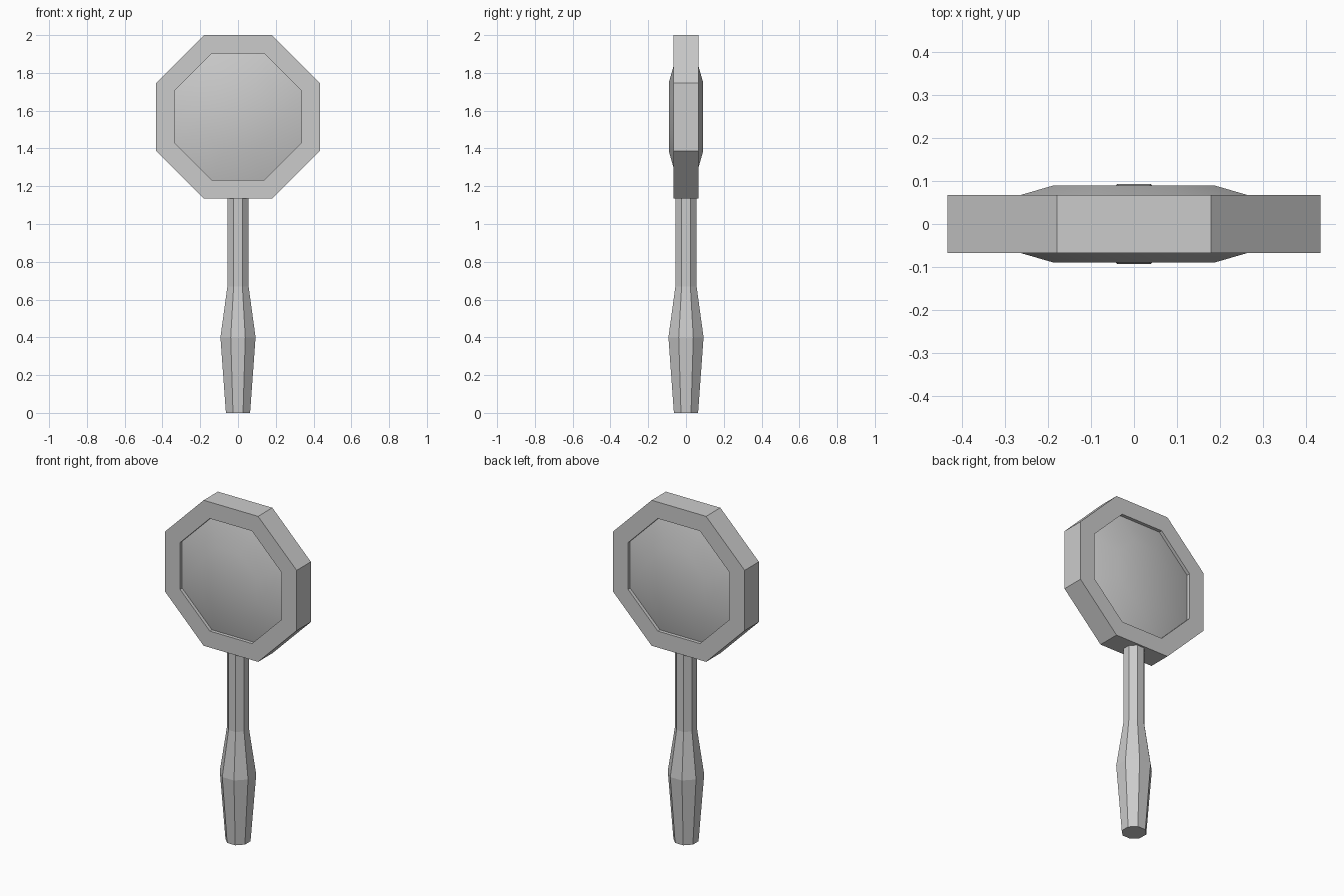
import bpy, bmesh
from math import pi, cos, sin, radians
from mathutils import Matrix

SIDES = 8
HEAD_Z = 1.567

cube = bpy.data.objects.get("Cube")
if cube:
    bpy.data.objects.remove(cube, do_unlink=True)

# Single plain grey
grey = bpy.data.materials.new("plain_grey")
grey.use_nodes = True
colour = (0.6, 0.6, 0.6, 1)
grey.diffuse_color = colour
grey.node_tree.nodes["Principled BSDF"].inputs["Base Color"].default_value = colour


def octagon_loft(name, profile, matrix=Matrix(), closed=False):
    """Sweep (flat-to-centre radius, height) pairs round an eight-sided axis."""
    bm = bmesh.new()
    rings = []
    for apothem, height in profile:
        radius = apothem / cos(pi / SIDES)
        angles = [(i + 0.5) * 2 * pi / SIDES for i in range(SIDES)]
        rings.append([bm.verts.new((radius * cos(a), radius * sin(a), height))
                      for a in angles])
    pairs = list(zip(rings, rings[1:]))
    if closed:
        pairs.append((rings[-1], rings[0]))
    for low, high in pairs:
        for i in range(SIDES):
            j = (i + 1) % SIDES
            bm.faces.new((low[i], low[j], high[j], high[i]))
    # Rings of zero radius collapse into a single centre point
    bmesh.ops.remove_doubles(bm, verts=bm.verts[:], dist=1e-5)
    bmesh.ops.recalc_face_normals(bm, faces=bm.faces[:])
    bm.transform(matrix)
    mesh = bpy.data.meshes.new(name)
    bm.to_mesh(mesh)
    bm.free()
    mesh.materials.append(grey)
    obj = bpy.data.objects.new(name, mesh)
    bpy.context.collection.objects.link(obj)
    return obj


# Handle: slim neck widening into a faceted grip
octagon_loft("handle", [(0, 0), (0.064, 0), (0.093, 0.4), (0.056, 0.67),
                        (0.056, 1.14), (0, 1.14)])

# Head parts turn to face front and back
head = Matrix.Translation((0, 0, HEAD_Z)) @ Matrix.Rotation(pi / 2, 4, "X")

# Rim: square-section octagonal frame
octagon_loft("rim", [(0.433, -0.067), (0.433, 0.067),
                     (0.335, 0.067), (0.335, -0.067)], head, closed=True)

# Lens: smooth bulge on both sides, its edge sunk inside the rim
half = [(0, 0.09), (0.185, 0.09), (0.338, 0.046)]
lens = octagon_loft("lens", half + [(r, -h) for r, h in reversed(half)], head)
bpy.ops.object.select_all(action="DESELECT")
lens.select_set(True)
bpy.context.view_layer.objects.active = lens
bpy.ops.object.shade_smooth_by_angle(angle=radians(30))
